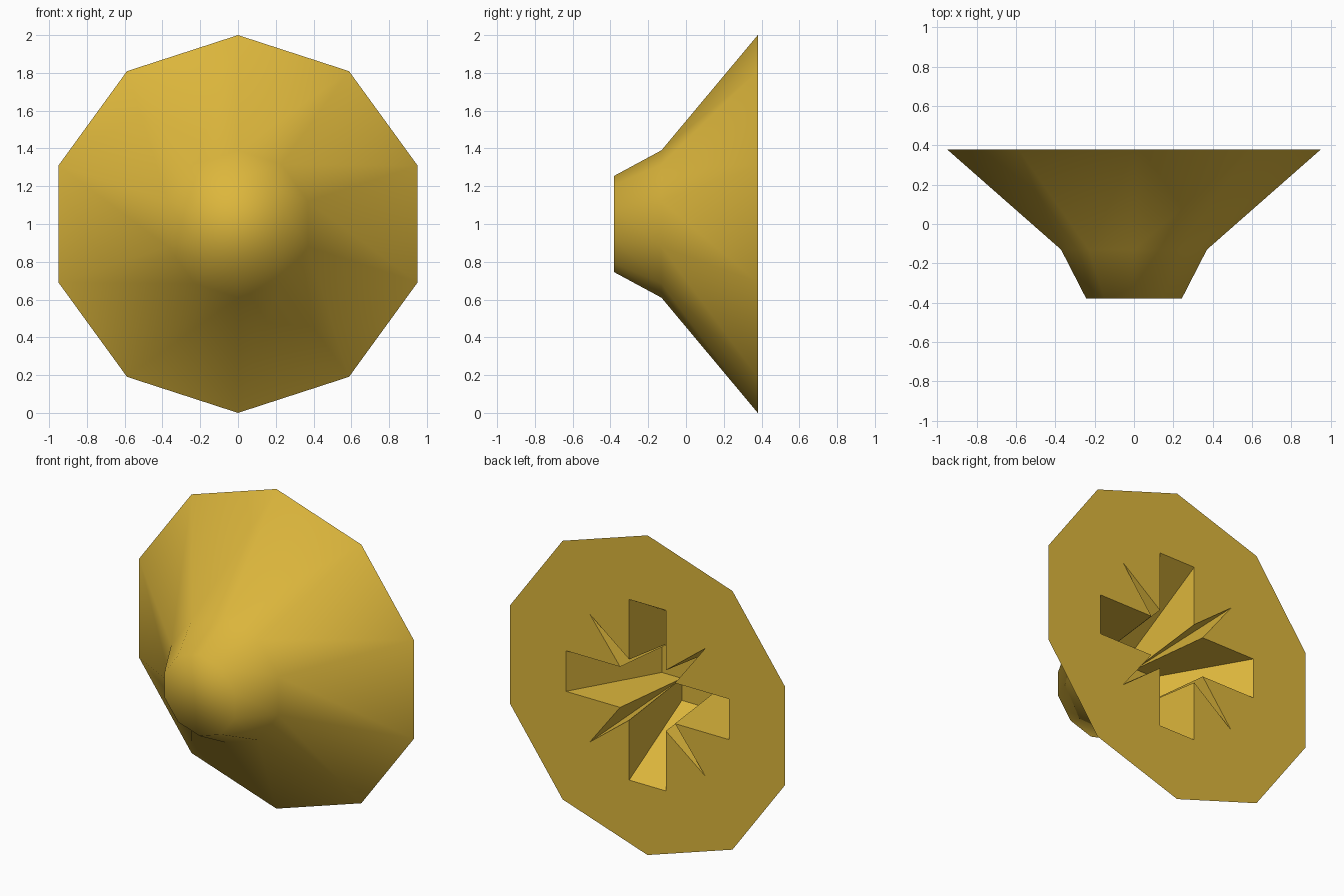
import bpy, bmesh, math

if "Cube" in bpy.data.objects:
    bpy.data.objects.remove(bpy.data.objects["Cube"])

BACK, FLOOR = 0.38, -0.14      # y of the back face and of the recess floor
CZ = 1.0                       # height of the axis
W = 0.127                      # half width of the recess arms

gold = bpy.data.materials.new("gold")
gold.diffuse_color = (0.72, 0.47, 0.045, 1)
gold.use_nodes = True
gold.node_tree.nodes["Principled BSDF"].inputs["Base Color"].default_value = gold.diffuse_color

bm = bmesh.new()


def vert(x, z, y):
    return bm.verts.new((x, y, CZ + z))


def ring(radius, y, n=10):
    return [vert(radius * math.sin(2 * math.pi * i / n),
                 radius * math.cos(2 * math.pi * i / n), y) for i in range(n)]


def bridge(a, b, smooth):
    """Join two equal loops, dropping repeated corners."""
    for i in range(len(a)):
        j = (i + 1) % len(a)
        corners = list(dict.fromkeys((a[i], a[j], b[j], b[i])))
        if len(corners) > 2:
            bm.faces.new(corners).smooth = smooth


def four_turns(points):
    out = []
    for k in range(4):
        for x, z in points:
            for _ in range(k):
                x, z = -z, x
            out.append((x, z))
    return out


# Outside: blunt tip, neck and flared cone
tip, neck, rim = ring(0.255, -0.38), ring(0.39, -0.13), ring(1.0, BACK)
bridge(tip, neck, True)
bridge(neck, rim, True)
bm.faces.new(tip).smooth = True

# Recess: cross with a thin diagonal notch in every corner, tapering inwards
mouth = [vert(x, z, BACK) for x, z in four_turns(
    [(0.565, W), (0.19, W), (0.40, 0.40), (W, 0.19), (W, 0.565)])]
bottom = [vert(x, z, FLOOR) for x, z in four_turns(
    [(0.265, W), (W, W), (W, 0.265)])]
spread = [bottom[3 * k + m] for k in range(4) for m in (0, 1, 1, 1, 2)]
bridge(mouth, spread, False)
bm.faces.new(bottom).smooth = False

# Back face: fill between the rim and the recess mouth
edges = []
for loop in (rim, mouth):
    for i in range(len(loop)):
        edges.append(bm.edges.get((loop[i - 1], loop[i])))
fill = bmesh.ops.triangle_fill(bm, use_beauty=True, use_dissolve=False, edges=edges)
for g in fill["geom"]:
    if isinstance(g, bmesh.types.BMFace):
        g.smooth = False

bmesh.ops.recalc_face_normals(bm, faces=bm.faces[:])
mesh = bpy.data.meshes.new("screw_head")
bm.to_mesh(mesh)
bm.free()
mesh.materials.append(gold)
bpy.context.collection.objects.link(bpy.data.objects.new("screw_head", mesh))
